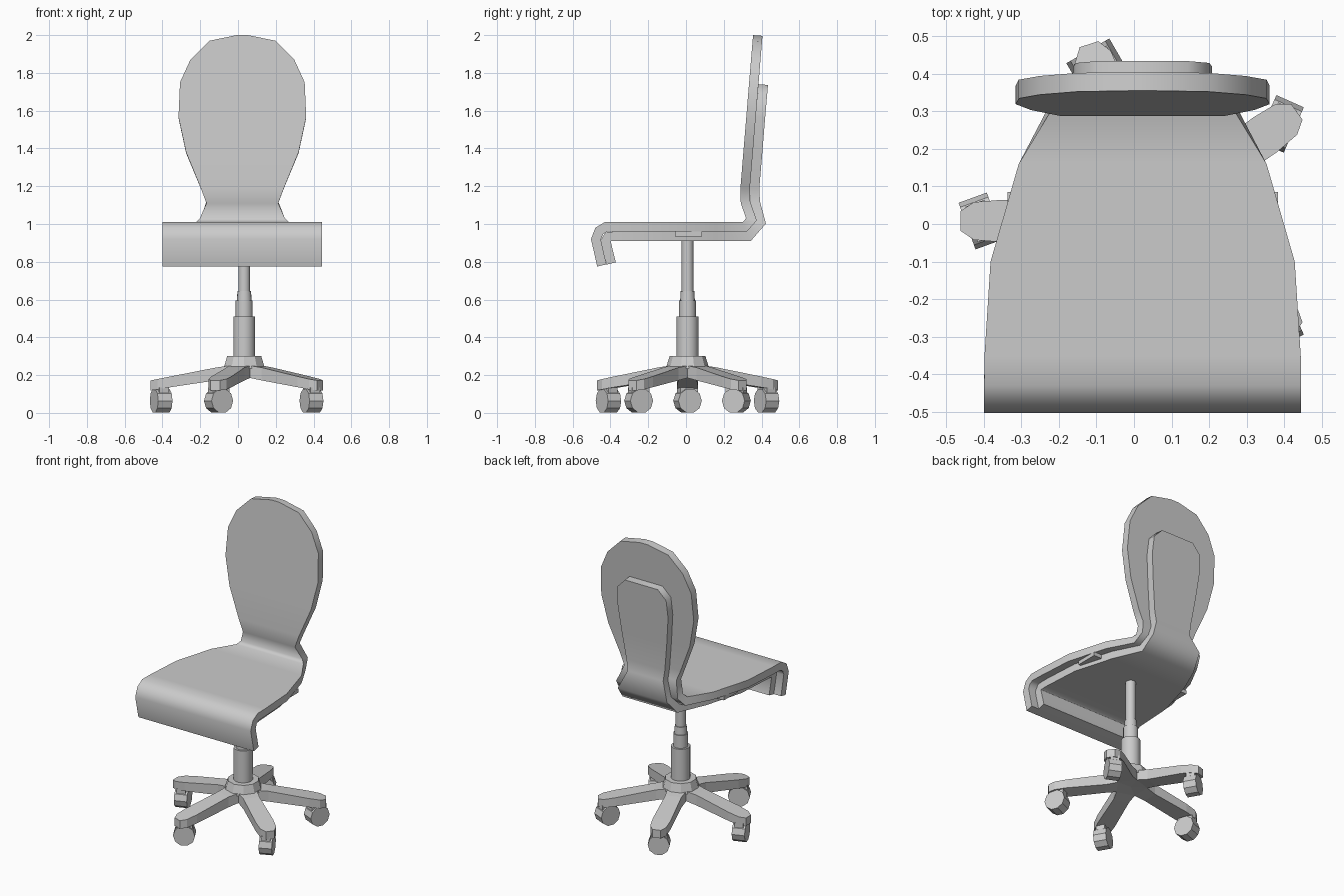
import bpy, bmesh, math
from mathutils import Vector

if "Cube" in bpy.data.objects:
    bpy.data.objects.remove(bpy.data.objects["Cube"])

CX, CY = 0.033, 0.008      # column axis
SX = 0.023                 # seat centre line


def offset(path, d):
    """Mitred offset of a side profile (y, z), towards the underside / rear."""
    pts = [Vector(p[:2]) for p in path]
    normals = []
    for a, b in zip(pts, pts[1:]):
        t = (b - a).normalized()
        normals.append(Vector((t.y, -t.x)))
    out = []
    for i, p in enumerate(pts):
        n0 = normals[max(i - 1, 0)]
        n1 = normals[min(i, len(normals) - 1)]
        m = (n0 + n1).normalized()
        out.append(p + m * (d / m.dot(n0)))
    return out


def smooth(ob, angle):
    bpy.ops.object.select_all(action='DESELECT')
    ob.select_set(True)
    bpy.context.view_layer.objects.active = ob
    bpy.ops.object.shade_smooth_by_angle(angle=math.radians(angle))


def loft(name, path, back, loc=(0, 0, 0), rot=0.0):
    """Board following path (y, z, half width), closed by the back profile."""
    bm = bmesh.new()
    rows = []
    for (y, z, w), b in zip(path, back):
        rows.append([bm.verts.new(c) for c in
                     ((-w, y, z), (w, y, z), (w, b[0], b[1]), (-w, b[0], b[1]))])
    for r, s in zip(rows, rows[1:]):
        for i in range(4):
            j = (i + 1) % 4
            bm.faces.new((r[i], r[j], s[j], s[i]))
    bm.faces.new(rows[0])
    bm.faces.new(rows[-1])
    bmesh.ops.recalc_face_normals(bm, faces=bm.faces)
    me = bpy.data.meshes.new(name)
    bm.to_mesh(me)
    bm.free()
    ob = bpy.data.objects.new(name, me)
    bpy.context.collection.objects.link(ob)
    ob.location = loc
    ob.rotation_euler.z = rot
    return ob


def tube(name, r1, r2, z0, z1, sides=16):
    bpy.ops.mesh.primitive_cone_add(vertices=sides, radius1=r1, radius2=r2, depth=z1 - z0,
                                    location=(CX, CY, (z0 + z1) / 2))
    bpy.context.object.name = name
    return bpy.context.object


def box(name, size, loc, rot=0.0):
    bpy.ops.mesh.primitive_cube_add(size=1, location=loc, rotation=(0, 0, rot))
    ob = bpy.context.object
    ob.name = name
    ob.scale = size
    return ob


# One-piece seat and backrest board
shell = [(-.47, .775, .422), (-.503, .92, .422), (-.48, .98, .422), (-.43, 1.01, .422),
         (-.35, 1.01, .421), (-.1, 1.01, .405), (.16, 1.01, .33), (.30, 1.01, .245),
         (.318, 1.03, .225), (.29, 1.11, .19), (.288, 1.19, .22)]
for z, w in ((1.38, .298), (1.565, .338), (1.75, .33), (1.87, .275), (1.97, .175), (2.0, .03)):
    shell.append((.288 + (z - 1.19) * .0827, z, w))
smooth(loft("seat_shell", shell, offset(shell, .05), (SX, 0, 0)), 65)

# Narrower support board below the seat and behind the backrest
pad = [(-.42, .785, .37), (-.452, .915, .37), (-.425, .958, .37), (-.35, .96, .37),
       (-.1, .96, .355), (.16, .96, .28), (.32, .96, .2), (.368, 1.015, .18),
       (.342, 1.11, .13), (.338, 1.19, .14), (.354, 1.38, .165), (.369, 1.565, .185),
       (.379, 1.68, .178), (.384, 1.74, .12)]
smooth(loft("support_board", pad, offset(pad, .05), (SX, 0, 0)), 65)

# Small mounting plates under the seat edges
for side, s in (("left", -1), ("right", 1)):
    box("mount_plate_" + side, (.09, .145, .025), (SX + s * .315, .013, .9475))

# Telescopic column and hub
for name, r1, r2, z0, z1 in (("column_lower", .058, .058, .28, .51),
                             ("column_middle", .045, .045, .51, .595),
                             ("column_collar", .039, .036, .595, .645),
                             ("column_rod", .031, .031, .645, .93)):
    smooth(tube(name, r1, r2, z0, z1), 40)
tube("hub", .115, .095, .235, .30, 10)

# Five-star base with a swivel castor at each tip
arm = [(0, .255, .001), (.081, .25, .059), (.15, .24, .05), (.39, .193, .056),
       (.46, .179, .05), (.495, .172, .026)]
under = [(0, .19), (.081, .185), (.15, .172), (.39, .136), (.46, .124), (.495, .119)]
swivel = {180: 20, 108: -60, 36: -24, -36: 24, -108: -60}
for n, (ang, axle) in enumerate(swivel.items(), 1):
    a, t = math.radians(ang), math.radians(axle)
    loft(f"base_arm_{n}", arm, under, (CX, CY, 0), a - math.pi / 2)
    x, y = CX + .44 * math.cos(a), CY + .44 * math.sin(a)
    bpy.ops.mesh.primitive_cylinder_add(vertices=10, radius=.066, depth=.08,
                                        location=(x, y, .064),
                                        rotation=(0, math.pi / 2, t))
    bpy.context.object.name = f"castor_wheel_{n}"
    box(f"castor_hood_{n}", (.055, .1, .06), (x, y, .105), t)
